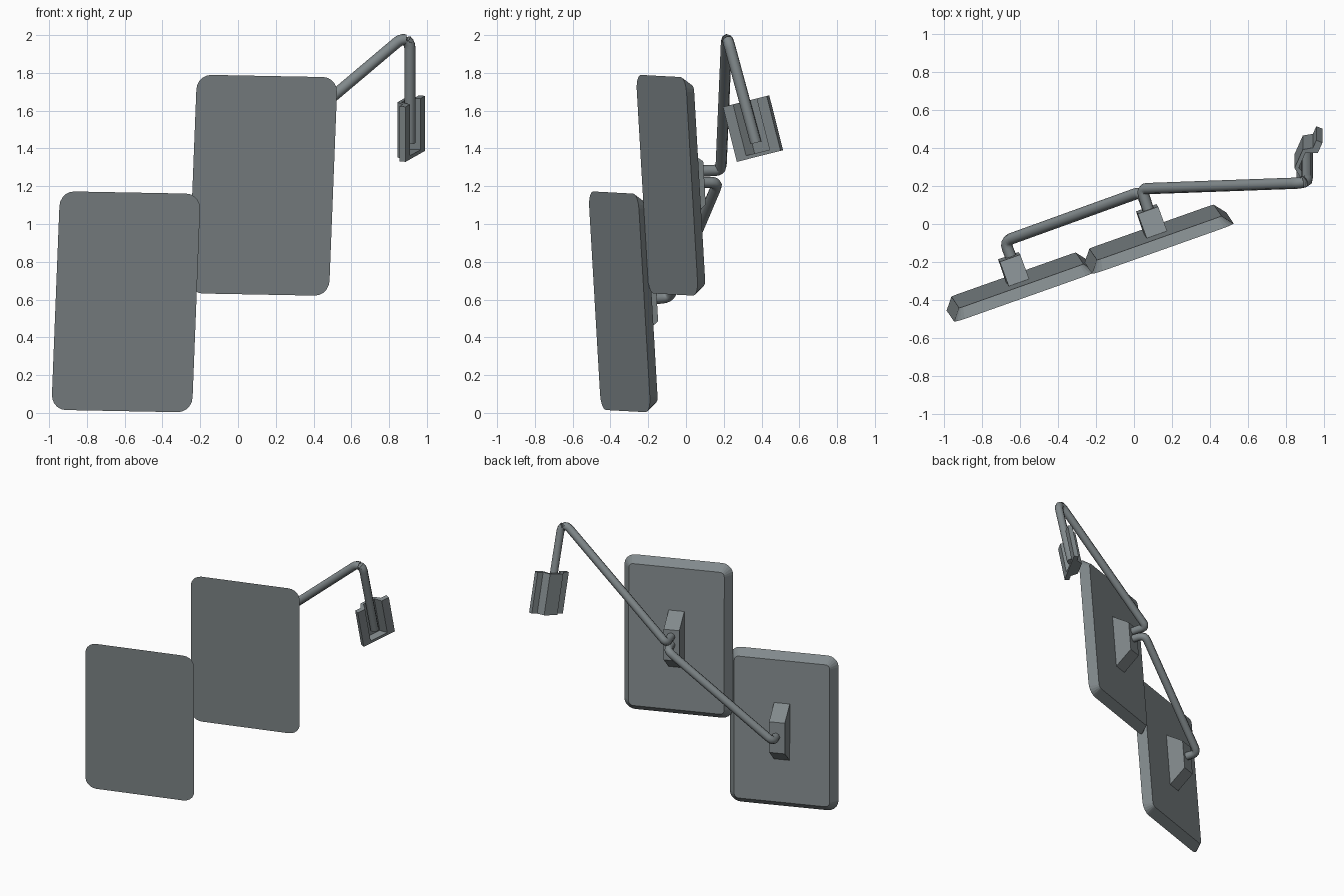
import bpy, bmesh, math
from mathutils import Vector

if "Cube" in bpy.data.objects:
    bpy.data.objects.remove(bpy.data.objects["Cube"])

grey = bpy.data.materials.new("slate_grey")
grey.diffuse_color = (0.22, 0.25, 0.26, 1)
grey.use_nodes = True
grey.node_tree.nodes["Principled BSDF"].inputs["Base Color"].default_value = grey.diffuse_color

# Local panel axes: U across, V up, N out of the back
U = Vector((0.74, 0.262, -0.014)).normalized()
V = Vector((0.045, -0.067, 1.15))
V = (V - U * V.dot(U)).normalized()
N = V.cross(U)


def add_mesh(name, bm):
    bmesh.ops.recalc_face_normals(bm, faces=bm.faces[:])
    me = bpy.data.meshes.new(name)
    bm.to_mesh(me)
    bm.free()
    me.materials.append(grey)
    ob = bpy.data.objects.new(name, me)
    bpy.context.collection.objects.link(ob)
    return ob


def loft(name, ring_a, ring_b):
    """Closed solid between two matching rings of points."""
    bm = bmesh.new()
    a = [bm.verts.new(p) for p in ring_a]
    b = [bm.verts.new(p) for p in ring_b]
    n = len(a)
    for i in range(n):
        j = (i + 1) % n
        bm.faces.new((a[i], a[j], b[j], b[i]))
    bm.faces.new(a)
    bm.faces.new(b)
    return add_mesh(name, bm)


def rounded(w, h, cr, r, steps=5):
    """Rounded rectangle: corner centres inset by cr, corner radius r."""
    pts = []
    for k, (sx, sy) in enumerate(((1, 1), (-1, 1), (-1, -1), (1, -1))):
        for i in range(steps + 1):
            t = math.pi / 2 * (k + i / steps)
            pts.append((sx * (w / 2 - cr) + r * math.cos(t),
                        sy * (h / 2 - cr) + r * math.sin(t)))
    return pts


def place(c, pts, depth):
    return [c + U * x + V * y + N * depth for x, y in pts]


def tube(name, pts, r=0.03, bend=0.045):
    pts = [Vector(p) for p in pts]
    path = [pts[0]]
    for p, q, s in zip(pts, pts[1:], pts[2:]):
        a = q + (p - q).normalized() * bend
        b = q + (s - q).normalized() * bend
        for i in range(5):
            t = i / 4
            path.append(a * (1 - t) ** 2 + q * 2 * t * (1 - t) + b * t * t)
    path.append(pts[-1])
    cu = bpy.data.curves.new(name, 'CURVE')
    cu.dimensions = '3D'
    cu.bevel_depth = r
    cu.bevel_resolution = 2
    cu.use_fill_caps = True
    sp = cu.splines.new('POLY')
    sp.points.add(len(path) - 1)
    for pt, co in zip(sp.points, path):
        pt.co = (*co, 1)
    tmp = bpy.data.objects.new(name + "_curve", cu)
    bpy.context.collection.objects.link(tmp)
    bpy.context.view_layer.update()
    bm = bmesh.new()
    bm.from_mesh(tmp.to_mesh())
    tmp.to_mesh_clear()
    bpy.data.objects.remove(tmp)
    bmesh.ops.remove_doubles(bm, verts=bm.verts[:], dist=1e-5)
    ob = add_mesh(name, bm)
    bpy.context.view_layer.objects.active = ob
    ob.select_set(True)
    bpy.ops.object.shade_smooth_by_angle(angle=math.radians(50))
    ob.select_set(False)


# Two mirror panels with chamfered backs, each with a wedge bracket
for side, c in (("lower", Vector((-0.593, -0.352, 0.588))),
                ("upper", Vector((0.132, -0.10, 1.205)))):
    loft(side + "_panel",
         place(c, rounded(0.79, 1.16, 0.08, 0.08), 0),
         place(c, rounded(0.79, 1.16, 0.08, 0.032), 0.06))
    box = lambda w, h: [(w, h), (-w, h), (-w, -h), (w, -h)]
    loft(side + "_bracket",
         place(c, box(0.057, 0.215), 0.055),
         place(c, box(0.057, 0.115), 0.19))

# Linking rod and bent support arm
tube("link_rod", [(-0.64, -0.19, 0.605), (-0.68, -0.09, 0.61),
                  (0.04, 0.17, 1.22), (0.075, 0.07, 1.22)])
tube("support_arm", [(0.08, 0.06, 1.28), (0.04, 0.185, 1.285),
                     (0.87, 0.215, 1.985), (0.91, 0.225, 1.965),
                     (0.91, 0.37, 1.43)], bend=0.035)

# Mounting clamp: hat-section channel closed by a floor
A = Vector((0, 0.245, -0.97)).normalized()
C = Vector((0.105, 0.235, 0.06))
C = (C - A * C.dot(A)).normalized()
M = C.cross(A)
if M.x < 0:
    M = -M
mid = Vector((0.925, 0.354, 1.505))
outer = [(.13, -.02), (.085, -.02), (.055, -.065),
         (-.055, -.065), (-.085, -.02), (-.13, -.02)]
inner = [(-.13, .015), (-.07, .015), (-.045, -.045),
         (.045, -.045), (.07, .015), (.13, .015)]


def clamp(name, profile, a0, a1):
    loft(name, *[[mid + C * x + M * y + A * a for x, y in profile]
                 for a in (a0, a1)])


clamp("mount_clamp", outer + inner, -0.15, 0.13)
clamp("clamp_floor", outer + [inner[0], inner[-1]], 0.13, 0.15)
